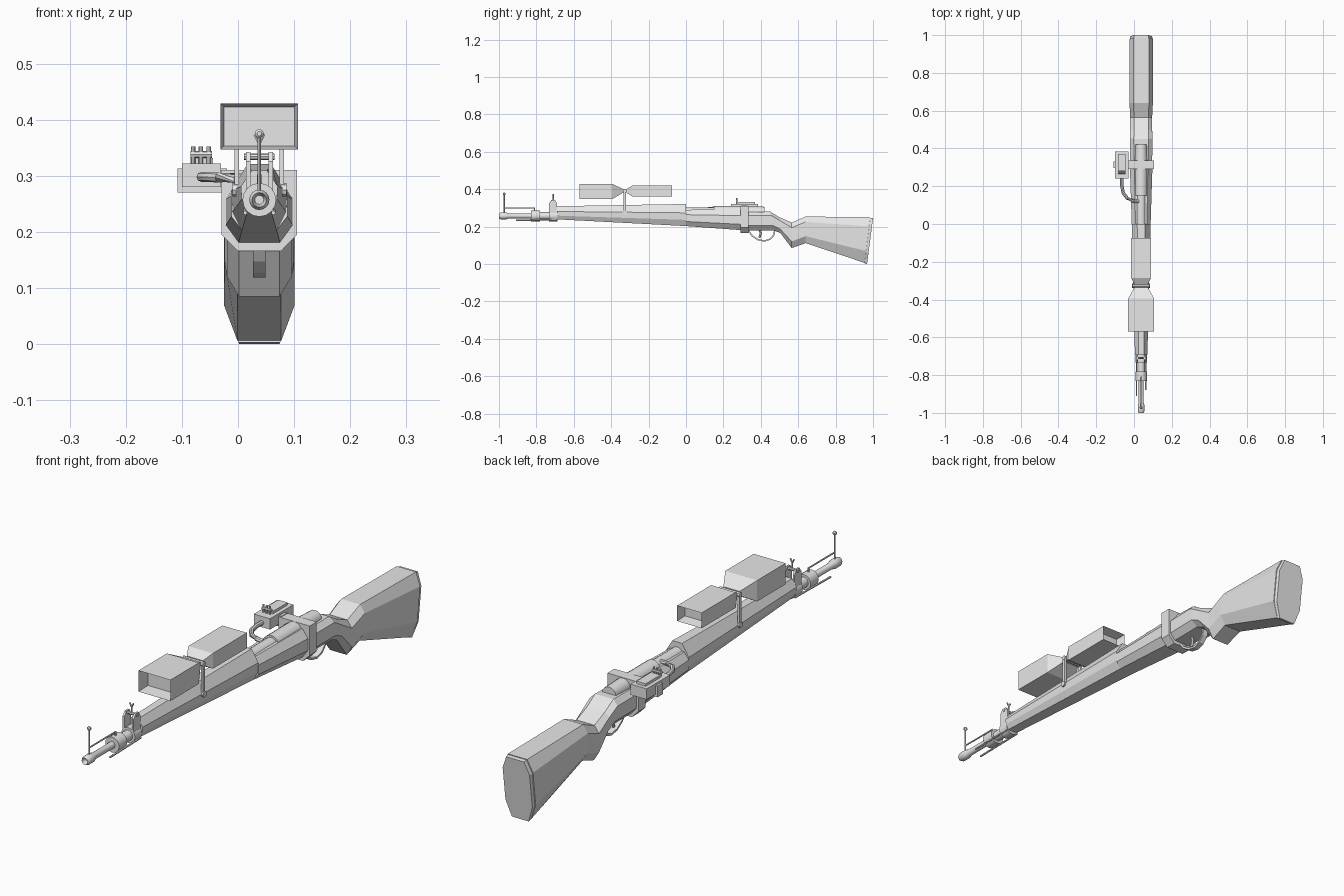
import bpy, bmesh, math
from mathutils import Vector

cube = bpy.data.objects.get("Cube")
if cube:
    bpy.data.objects.remove(cube, do_unlink=True)

CX = 0.038          # centre line of the rifle
AXIS = 0.257        # height of the barrel axis

gray = bpy.data.materials.new("plain_gray")
gray.use_nodes = True
gray.diffuse_color = (0.8, 0.8, 0.8, 1)
gray.node_tree.nodes["Principled BSDF"].inputs["Base Color"].default_value = (0.8, 0.8, 0.8, 1)


def finish(name, bm, smooth=False):
    bmesh.ops.recalc_face_normals(bm, faces=bm.faces)
    mesh = bpy.data.meshes.new(name)
    bm.to_mesh(mesh)
    bm.free()
    mesh.materials.append(gray)
    obj = bpy.data.objects.new(name, mesh)
    bpy.context.scene.collection.objects.link(obj)
    if smooth:
        bpy.ops.object.select_all(action='DESELECT')
        obj.select_set(True)
        bpy.context.view_layer.objects.active = obj
        bpy.ops.object.shade_smooth_by_angle(angle=math.radians(35))
    return obj


def skin(name, rings, smooth=False):
    """Join equal rings of points into a capped solid."""
    bm = bmesh.new()
    loops = [[bm.verts.new(p) for p in ring] for ring in rings]
    for a, b in zip(loops, loops[1:]):
        for i in range(len(a)):
            j = (i + 1) % len(a)
            bm.faces.new((a[i], a[j], b[j], b[i]))
    bm.faces.new(loops[0])
    bm.faces.new(loops[-1])
    return finish(name, bm, smooth)


def loft(name, sections, shape):
    """Sections are (y at top, y at bottom, top z, bottom z, half width)."""
    rings = []
    for y_top, y_low, top, low, half in sections:
        side = [(half * w, y_low + (y_top - y_low) * h, low + (top - low) * h) for w, h in shape]
        rings.append([(CX + x, y, z) for x, y, z in side] +
                     [(CX - x, y, z) for x, y, z in reversed(side)])
    return skin(name, rings)


def box(name, x, y, z):
    rings = [[(x[0], v, z[0]), (x[1], v, z[0]), (x[1], v, z[1]), (x[0], v, z[1])] for v in y]
    return skin(name, rings)


def turned(name, profile, x=CX, z=AXIS, sides=16):
    """Profile of (y, radius) turned about an axis along y."""
    turns = [math.tau * i / sides for i in range(sides)]
    rings = [[(x + r * math.cos(t), y, z + r * math.sin(t)) for t in turns] for y, r in profile]
    return skin(name, rings, True)


def tube(name, points, radius, sides=8):
    """Round tube through a list of points."""
    pts = [Vector(p) for p in points]
    rings = []
    for i, p in enumerate(pts):
        along = (pts[min(i + 1, len(pts) - 1)] - pts[max(i - 1, 0)]).normalized()
        ref = Vector((1, 0, 0)) if abs(along.x) < 0.8 else Vector((0, 0, 1))
        u = along.cross(ref).normalized()
        v = along.cross(u)
        rings.append([p + radius * (u * math.cos(math.tau * k / sides) +
                                    v * math.sin(math.tau * k / sides)) for k in range(sides)])
    return skin(name, rings, sides > 6)


def recess(obj, facing, border, depth):
    """Inset the end face that looks along y and push it inward."""
    bm = bmesh.new()
    bm.from_mesh(obj.data)
    face = max(bm.faces, key=lambda f: f.normal.y * facing * 10 + f.calc_center_median().y * facing)
    bmesh.ops.inset_region(bm, faces=[face], thickness=border)
    bmesh.ops.translate(bm, verts=face.verts, vec=(0, -facing * depth, 0))
    bm.to_mesh(obj.data)
    bm.free()


# wooden stock: butt, grip and fore-end
stock_shape = [(0.62, 0), (1, 0.26), (1, 0.8), (0.66, 1)]
loft("butt_stock", [
    (0.32, 0.32, 0.278, 0.18, 0.058),
    (0.45, 0.47, 0.28, 0.18, 0.06),
    (0.5, 0.505, 0.25, 0.165, 0.058),
    (0.565, 0.565, 0.222, 0.085, 0.058),
    (0.64, 0.64, 0.254, 0.112, 0.062),
    (0.985, 0.955, 0.25, 0.006, 0.063)], stock_shape)
loft("butt_plate", [
    (0.985, 0.955, 0.247, 0.003, 0.06),
    (1.0, 0.968, 0.245, 0.0, 0.058)], stock_shape)
fore_shape = [(0.62, 0), (0.95, 0.28), (1, 0.6), (0.42, 1)]
loft("fore_end", [
    (-0.69, -0.69, 0.309, 0.239, 0.033),
    (0, 0, 0.321, 0.203, 0.05)], fore_shape)
loft("rear_fore_end", [
    (0, 0, 0.29, 0.203, 0.05),
    (0.31, 0.31, 0.292, 0.18, 0.06)], [(0.62, 0), (1, 0.28), (1, 0.7), (0.6, 1)])
loft("collar", [
    (0.292, 0.292, 0.31, 0.166, 0.067),
    (0.335, 0.335, 0.31, 0.166, 0.067)], [(0.58, 0), (1, 0.2), (1, 0.7), (1, 1)])

# receiver, barrel and muzzle
turned("receiver", [(-0.01, 0.026), (0.15, 0.026), (0.15, 0.034), (0.3, 0.034), (0.42, 0.03)],
       z=0.276)
barrel = turned("barrel", [
    (-1, 0.013), (-0.99, 0.018), (-0.96, 0.018), (-0.945, 0.013), (-0.83, 0.013),
    (-0.83, 0.03), (-0.78, 0.03), (-0.78, 0.02), (-0.65, 0.02)])
recess(barrel, -1, 0.005, 0.02)

# front sights and cleaning rods
tube("muzzle_post", [(CX, -0.972, AXIS), (CX, -0.972, 0.374)], 0.003)
turned("muzzle_post_bead", [(-0.979, 0.004), (-0.975, 0.008), (-0.969, 0.008), (-0.965, 0.004)],
       z=0.375, sides=10)
tube("sight_rod", [(CX, -0.972, 0.3), (CX, -0.81, 0.3)], 0.003)
tube("sight_rod_stand", [(CX, -0.81, AXIS), (CX, -0.81, 0.302)], 0.004)
turned("sight_base", [(-0.732, 0.03), (-0.688, 0.03)])
for side in (-1, 1):
    x = CX + side * 0.02
    word = "left" if side > 0 else "right"
    plate = [(-0.732, 0.25), (-0.69, 0.25), (-0.69, 0.325), (-0.7, 0.342), (-0.72, 0.342), (-0.732, 0.325)]
    skin(word + "_sight_plate", [[(x + t, y, z) for y, z in plate] for t in (-0.004, 0.004)])
    tube(word + "_cleaning_rod", [(CX + side * 0.025, -0.895 + side * 0.015, 0.234),
                                  (CX + side * 0.025, -0.69, 0.238)], 0.004, 6)
    tube(word + "_sight_prong", [(CX, -0.71, 0.358), (CX + side * 0.008, -0.71, 0.374)], 0.003, 6)
tube("sight_cross_bar", [(CX - 0.027, -0.71, 0.334), (CX + 0.027, -0.71, 0.334)], 0.006)
tube("sight_pin", [(CX, -0.71, 0.334), (CX, -0.71, 0.36)], 0.003, 6)

# box scope in two halves joined by a narrow waist
def scope_ring(y, half, low, high):
    return [(CX - half, y, low), (CX + half, y, low), (CX + half, y, high), (CX - half, y, high)]


front_scope = skin("front_scope_box", [
    scope_ring(-0.57, 0.069, 0.347, 0.429), scope_ring(-0.395, 0.069, 0.347, 0.429),
    scope_ring(-0.335, 0.035, 0.382, 0.4)])
recess(front_scope, -1, 0.009, 0.05)
rear_scope = skin("rear_scope_box", [
    scope_ring(-0.32, 0.035, 0.382, 0.4), scope_ring(-0.285, 0.053, 0.36, 0.42),
    scope_ring(-0.075, 0.053, 0.36, 0.42)])
recess(rear_scope, 1, 0.009, 0.04)
tube("scope_hinge", [(CX - 0.045, -0.327, 0.391), (CX + 0.045, -0.327, 0.391)], 0.01)
for side in (-1, 1):
    x = CX + side * 0.04
    word = "left" if side > 0 else "right"
    box(word + "_scope_mount", (x - 0.004, x + 0.004), (-0.334, -0.32), (0.27, 0.39))
    tube(word + "_mount_screw", [(x - side * 0.012, -0.327, 0.275), (x + side * 0.008, -0.327, 0.275)], 0.012)

# side device with pegs and a cable
box("device_body", (-0.1, -0.03), (0.24, 0.385), (0.28, 0.322))
box("device_bracket", (-0.108, -0.02), (0.297, 0.33), (0.27, 0.313))
box("device_lid", (-0.085, -0.045), (0.28, 0.37), (0.32, 0.332))
for i in range(3):
    x = -0.08 + i * 0.014
    tube("device_peg", [(x, 0.272, 0.32), (x, 0.272, 0.352)], 0.004)
tube("device_lever", [(-0.085, 0.272, 0.338), (-0.046, 0.272, 0.338)], 0.006)
tube("device_cable", [(-0.065, 0.25, 0.298), (-0.065, 0.205, 0.298), (-0.057, 0.165, 0.298),
                      (-0.035, 0.135, 0.297), (-0.005, 0.122, 0.296), (0.025, 0.12, 0.293)], 0.009)

# trigger and its guard
guard = [(0.335, 0.176), (0.355, 0.15), (0.385, 0.13), (0.42, 0.123), (0.45, 0.133), (0.47, 0.155), (0.475, 0.185)]
rings = []
for i, (y, z) in enumerate(guard):
    a, b = guard[max(i - 1, 0)], guard[min(i + 1, len(guard) - 1)]
    along = Vector((0, b[0] - a[0], b[1] - a[1])).normalized()
    up = Vector((0, -along.z, along.y)) * 0.004
    mid = Vector((CX, y, z))
    wide = Vector((0.011, 0, 0))
    rings.append([mid - wide - up, mid + wide - up, mid + wide + up, mid - wide + up])
skin("trigger_guard", rings)
tube("trigger", [(CX, 0.39, 0.19), (CX, 0.4, 0.165), (CX, 0.392, 0.14)], 0.006, 6)
